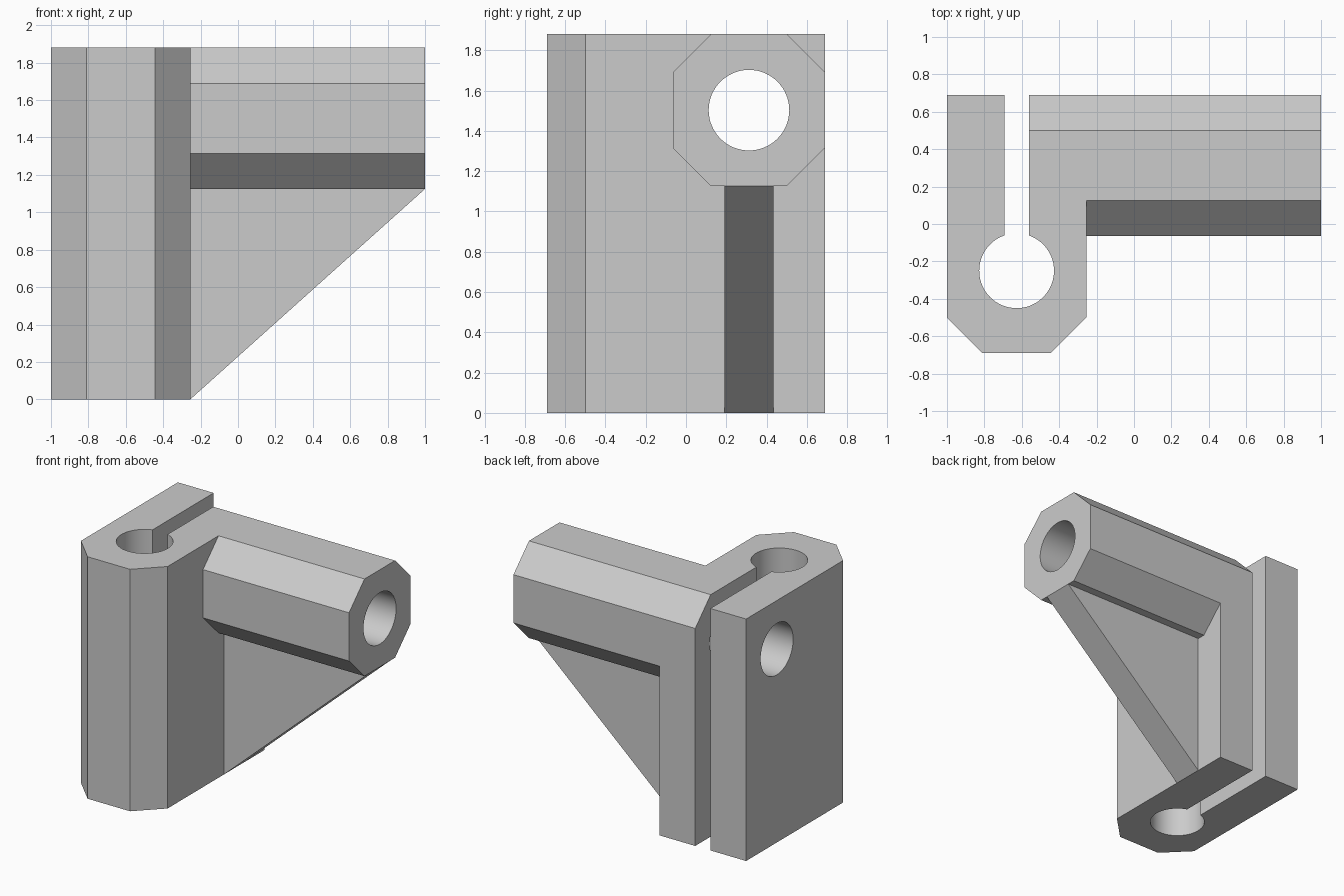
import bpy, bmesh
from math import asin, cos, sin, pi, radians
from mathutils import Vector

default_cube = bpy.data.objects.get("Cube")
if default_cube:
    bpy.data.objects.remove(default_cube, do_unlink=True)

grey = bpy.data.materials.new("plain grey")
grey.use_nodes = True
colour = (0.6, 0.6, 0.6, 1)
grey.diffuse_color = colour
grey.node_tree.nodes["Principled BSDF"].inputs["Base Color"].default_value = colour

# Main dimensions
HEIGHT, DEPTH, CHAMFER, BORE = 1.88, 0.69, 0.19, 0.2
LEFT, INNER, END = -1.0, -0.255, 1.0
ROD_X, ROD_Y = -0.6275, -0.25
SLOT = 0.065
ARM_Y, ARM_R = 0.3125, 0.3775
ARM_Z = HEIGHT - ARM_R


def prism(name, points, extrude):
    """Extrude a closed outline of 3D points along a vector."""
    bm = bmesh.new()
    face = bm.faces.new([bm.verts.new(p) for p in points])
    result = bmesh.ops.extrude_face_region(bm, geom=[face], use_keep_orig=True)
    moved = [g for g in result["geom"] if isinstance(g, bmesh.types.BMVert)]
    bmesh.ops.translate(bm, vec=Vector(extrude), verts=moved)
    bmesh.ops.recalc_face_normals(bm, faces=bm.faces)
    mesh = bpy.data.meshes.new(name)
    bm.to_mesh(mesh)
    bm.free()
    mesh.materials.append(grey)
    obj = bpy.data.objects.new(name, mesh)
    bpy.context.collection.objects.link(obj)
    return obj


def combine(target, helper, operation):
    """Apply a boolean and remove the helper."""
    helper.hide_render = True
    mod = target.modifiers.new(operation.lower(), "BOOLEAN")
    mod.operation, mod.solver, mod.object = operation, "EXACT", helper
    bpy.context.view_layer.objects.active = target
    bpy.ops.object.modifier_apply(modifier=mod.name)
    bpy.data.objects.remove(helper, do_unlink=True)


# Split clamp: chamfered block whose outline runs in through the slot and round the rod bore
gap = asin(SLOT / BORE)
steps = 64
start, sweep = pi / 2 - gap, 2 * pi - 2 * gap
arc = [(ROD_X + BORE * cos(start - sweep * i / steps),
        ROD_Y + BORE * sin(start - sweep * i / steps)) for i in range(steps + 1)]
outline = [(ROD_X - SLOT, DEPTH), (LEFT, DEPTH), (LEFT, CHAMFER - DEPTH),
           (LEFT + CHAMFER, -DEPTH), (INNER - CHAMFER, -DEPTH),
           (INNER, CHAMFER - DEPTH), (INNER, DEPTH), (ROD_X + SLOT, DEPTH)] + arc
body = prism("bracket_body", [(x, y, 0) for x, y in outline], (0, 0, HEIGHT))

# Bevel on the back top edge of the inner jaw, in line with the arm
over = 0.05
wedge = [(ROD_X, DEPTH - CHAMFER - over, HEIGHT + over),
         (ROD_X, DEPTH + over, HEIGHT - CHAMFER - over),
         (ROD_X, DEPTH + over, HEIGHT + over)]
combine(body, prism("jaw_bevel_cutter", wedge, (1, 0, 0)), "DIFFERENCE")

# Octagonal arm, rooted inside the clamp
root = INNER - 0.1
flat = ARM_R - CHAMFER
octagon = [(flat, ARM_R), (ARM_R, flat), (ARM_R, -flat), (flat, -ARM_R),
           (-flat, -ARM_R), (-ARM_R, -flat), (-ARM_R, flat), (-flat, ARM_R)]
arm = prism("octagonal_arm", [(root, ARM_Y + y, ARM_Z + z) for y, z in octagon],
            (END - root, 0, 0))
combine(body, arm, "UNION")

# Triangular gusset under the arm
under = ARM_Z - ARM_R
rib = [(root, 0), (INNER, 0), (END, under), (END, under + 0.08), (root, under + 0.08)]
gusset = prism("gusset", [(x, ARM_Y - 0.1225, z) for x, z in rib], (0, 0.245, 0))
combine(body, gusset, "UNION")

# Bore along the arm and through both jaws
circle = [(-1.2, ARM_Y + BORE * cos(2 * pi * i / steps),
           ARM_Z + BORE * sin(2 * pi * i / steps)) for i in range(steps)]
combine(body, prism("bore_cutter", circle, (2.4, 0, 0)), "DIFFERENCE")

# Smooth bores, crisp flats
bpy.ops.object.select_all(action="DESELECT")
body.select_set(True)
bpy.context.view_layer.objects.active = body
bpy.ops.object.shade_smooth_by_angle(angle=radians(30))
